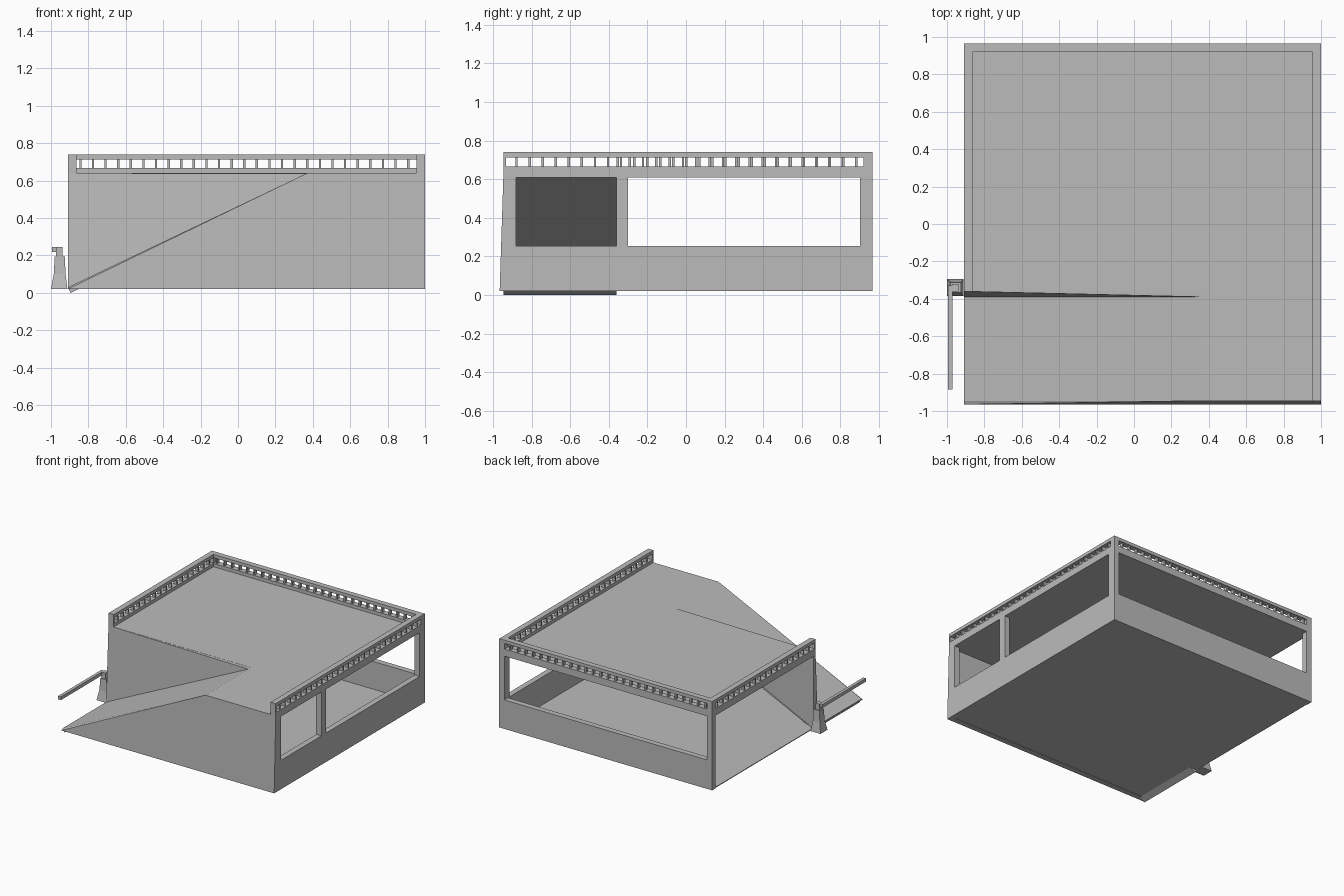
import bpy
import bmesh
from math import radians

cube = bpy.data.objects.get("Cube")
if cube:
    bpy.data.objects.remove(cube, do_unlink=True)

concrete = bpy.data.materials.new("concrete_grey")
concrete.use_nodes = True
GREY = (0.5, 0.5, 0.5, 1)
concrete.diffuse_color = GREY
concrete.node_tree.nodes["Principled BSDF"].inputs["Base Color"].default_value = GREY


def box(x0, x1, y0, y1, z0, z1):
    """Corner points of a box."""
    return [(x, y, z) for x in (x0, x1) for y in (y0, y1) for z in (z0, z1)]


def build(name, *solids):
    """Make one object from several convex solids, each a list of corners."""
    bm = bmesh.new()
    for corners in solids:
        verts = [bm.verts.new(c) for c in corners]
        bmesh.ops.convex_hull(bm, input=verts)
    bmesh.ops.dissolve_limit(bm, angle_limit=radians(0.3),
                             verts=bm.verts[:], edges=bm.edges[:])
    bmesh.ops.recalc_face_normals(bm, faces=bm.faces[:])
    mesh = bpy.data.meshes.new(name)
    bm.to_mesh(mesh)
    bm.free()
    mesh.materials.append(concrete)
    obj = bpy.data.objects.new(name, mesh)
    bpy.context.collection.objects.link(obj)
    return obj


# Main levels and plan lines
L, R, FRONT, BACK = -0.91, 1.0, -0.945, 0.965
T = 0.046                      # wall and railing thickness
BASE, FLOOR, SILL, HEAD, ROOF = 0.02, 0.03, 0.255, 0.61, 0.64
CURB, RAIL, TOP = 0.667, 0.713, 0.74
CREST, SPLIT = 0.37, -0.36     # top of the ramp, inner side of the ramp

# Floor and the L-shaped roof deck
build("floor_slab", box(L, R - 0.01, FRONT, BACK - 0.01, BASE + 0.004, FLOOR))
build("roof_deck",
      box(L, R - 0.01, SPLIT, BACK - 0.01, HEAD, ROOF),
      box(CREST, R - 0.01, FRONT, SPLIT, HEAD, ROOF))

# Ramp slab, with its toe just under floor level
ramp_line = [(L, FLOOR), (L + 0.015, 0), (CREST + 0.05, HEAD), (CREST, ROOF)]
build("ramp", [(x, y, z) for x, z in ramp_line for y in (FRONT, SPLIT)])

# Leaning front wall under the ramp
build("front_wall",
      [(L, -0.965, BASE), (R, -0.965, BASE), (R, FRONT, ROOF),
       (CREST, FRONT, ROOF), (L, FRONT, FLOOR)]
      + [(x, -0.92, z) for x, z in
         ((L, BASE), (R, BASE), (R, ROOF), (CREST, ROOF), (L, FLOOR))])

# Leaning triangular wall between ramp and hall
build("ramp_side_wall",
      [(L, -0.39, BASE), (CREST, -0.39, ROOF - 0.002)]
      + [(x, SPLIT, ROOF - 0.001) for x in (L, CREST)]
      + [(x, SPLIT + 0.025, z) for x, z in
         ((L, BASE), (L, ROOF - 0.001), (CREST, ROOF - 0.001))])

# Right-hand wall with two openings
xi = R - T
build("side_wall_sill", box(xi, R, FRONT, BACK, BASE, SILL))
build("side_wall_head", box(xi, R, FRONT, BACK, HEAD, CURB))
build("side_wall_pillars",
      box(xi, R, FRONT, -0.88, SILL, HEAD),
      box(xi, R, SPLIT, -0.30, SILL, HEAD),
      box(xi, R, 0.90, BACK, SILL, HEAD))

# Back wall with one long opening, and its corner pillar
yi = BACK - T
build("back_wall_sill", box(L, xi, yi, BACK, BASE, SILL))
build("back_wall_head", box(L, xi, yi, BACK, HEAD, CURB))
build("back_corner_pillar", box(L, L + T, yi, BACK, SILL, HEAD))

# Roof edge above the open side
build("open_side_head", box(L, L + T, SPLIT, yi, HEAD, CURB))

# Top rails and their end posts
build("back_top_rail", box(L, R, yi, BACK, RAIL, TOP))
build("side_top_rail", box(xi, R, FRONT, yi, RAIL, TOP))
build("open_side_top_rail", box(L, L + T, SPLIT, yi, RAIL, TOP))
build("railing_posts",
      box(L, L + T, yi, BACK, CURB, RAIL),
      box(xi, R, yi, BACK, CURB, RAIL),
      box(xi, R, FRONT, FRONT + 0.012, CURB, RAIL),
      box(L, L + T, SPLIT, SPLIT + 0.012, CURB, RAIL))


def balusters(name, start, end, across, along_x):
    """Evenly spaced posts between curb and top rail."""
    count = round((end - start) / 0.068)
    step = (end - start) / count
    posts = []
    for i in range(1, count):
        s = start + i * step
        a, b = (s - 0.006, s + 0.006), (across - 0.014, across + 0.014)
        posts.append(box(*(a + b if along_x else b + a), CURB, RAIL))
    build(name, *posts)


balusters("back_balusters", L, R - T / 2, BACK - T / 2, True)
balusters("side_balusters", FRONT, yi + 0.03, R - T / 2, False)
balusters("open_side_balusters", SPLIT, yi + 0.03, L + T / 2, False)


def flare(x0, x1, y0, y1, z):
    """One level of the flared barrier base."""
    return [(x, y, z) for x in (x0, x1) for y in (y0, y1)]


# Entry barrier with flared base, head and arm
foot = flare(-1.0, -0.912, -0.385, -0.295, BASE)
waist = flare(-0.985, -0.922, -0.37, -0.308, 0.1)
neck = flare(-0.98, -0.926, -0.365, -0.312, 0.195)
build("barrier_base", foot + waist, waist + neck)
build("barrier_head", box(-0.972, -0.938, -0.36, -0.32, 0.195, 0.245))
build("barrier_arm", box(-0.995, -0.97, -0.885, -0.33, 0.218, 0.245))
